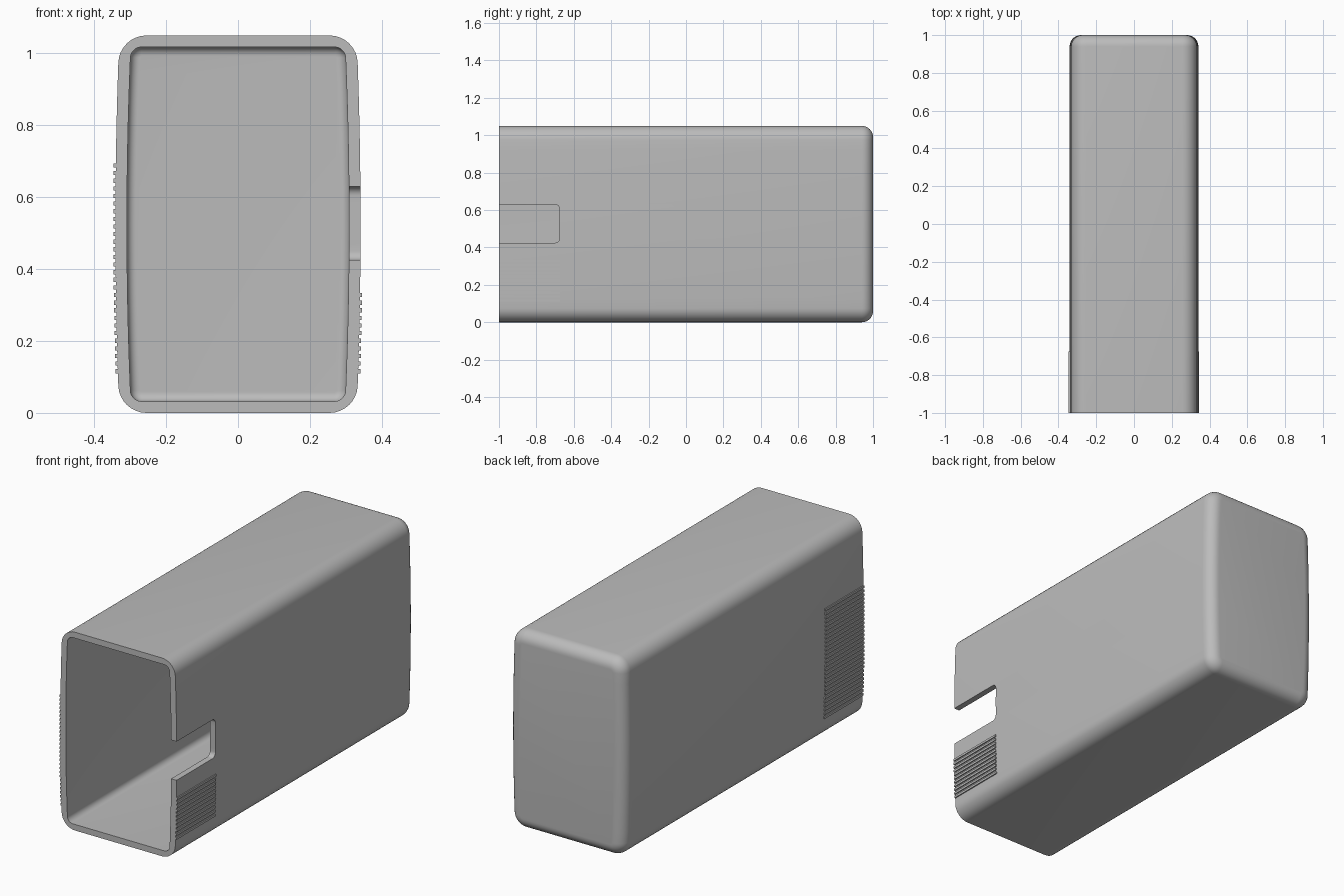
import bpy, bmesh, math
from mathutils import Vector

cube = bpy.data.objects.get("Cube")
if cube:
    bpy.data.objects.remove(cube, do_unlink=True)

MID_Z = 0.525      # centre height
HALF_W, HALF_H = 0.33, 0.525
BULGE = 0.011      # how far the long sides bow outward
WALL = 0.032
NOTCH_END = -0.675

grey = bpy.data.materials.new("plain grey")
grey.use_nodes = True
colour = (0.5, 0.5, 0.5, 1)
grey.diffuse_color = colour
grey.node_tree.nodes["Principled BSDF"].inputs["Base Color"].default_value = colour


def side_x(z):
    """Half width of the bowed outer wall at height z."""
    return HALF_W + BULGE * (1 - ((z - MID_Z) / HALF_H) ** 2)


def section(y, inset, radius):
    """Rounded rectangle with bowed long sides, at depth y."""
    w, h = HALF_W - inset, HALF_H - inset
    pts = []
    for sx, sz, start in ((1, 1, 0), (-1, 1, 90), (-1, -1, 180), (1, -1, 270)):
        for i in range(9):
            a = math.radians(start + i * 90 / 8)
            pts.append((sx * (w - radius) + radius * math.cos(a),
                        sz * (h - radius) + radius * math.sin(a)))
        # points along each long side, so that it can bow
        if start in (90, 270):
            for i in range(1, 16):
                pts.append((sx * w, sz * (h - radius) * (1 - i / 8)))
    return [Vector((x + math.copysign(BULGE, x) * min(1, abs(x) / (w - radius)) * (1 - (z / h) ** 2),
                    y, z + MID_Z)) for x, z in pts]


def rounded_end(back, inset, corner, edge):
    """Sections that round off the closed end."""
    rings = []
    for i in range(9):
        a = math.radians(i * 90 / 8)
        cut = edge * (1 - math.cos(a))
        rings.append(section(back - edge + edge * math.sin(a), inset + cut, corner - cut))
    return rings


def make_object(name, bm):
    bmesh.ops.recalc_face_normals(bm, faces=bm.faces)
    mesh = bpy.data.meshes.new(name)
    bm.to_mesh(mesh)
    bm.free()
    mesh.materials.append(grey)
    ob = bpy.data.objects.new(name, mesh)
    bpy.context.collection.objects.link(ob)
    return ob


def box(bm, low, high):
    verts = bmesh.ops.create_cube(bm, size=1)["verts"]
    for v in verts:
        v.co = Vector([lo + (c + 0.5) * (hi - lo) for lo, hi, c in zip(low, high, v.co)])
    return verts


# Hollow sleeve: inner floor, inner wall, front rim, outer wall, closed back
inner = rounded_end(1 - WALL, WALL, 0.03, 0.025)
outer = rounded_end(1, 0, 0.075, 0.06)
rings = inner[::-1] + [section(-1, WALL, 0.03), section(-1, 0, 0.075)] + outer
bm = bmesh.new()
loops = [[bm.verts.new(p) for p in ring] for ring in rings]
for a, b in zip(loops, loops[1:]):
    for i in range(len(a)):
        j = (i + 1) % len(a)
        bm.faces.new((a[i], a[j], b[j], b[i]))
bm.faces.new(loops[0])
bm.faces.new(loops[-1])
sleeve = make_object("sleeve", bm)

# Notch with rounded inner corners, cut through the left wall
bm = bmesh.new()
box(bm, (0.2, -1.1, 0.425), (0.45, NOTCH_END, 0.63))
corners = [e for e in bm.edges if all(abs(v.co.y - NOTCH_END) < 1e-4 for v in e.verts)
           and abs(e.verts[0].co.x - e.verts[1].co.x) > 0.1]
bmesh.ops.bevel(bm, geom=corners, offset=0.025, segments=6, profile=0.5, affect='EDGES')
cutter = make_object("notch_cutter", bm)
cutter.hide_render = True

cut = sleeve.modifiers.new("notch", 'BOOLEAN')
cut.operation = 'DIFFERENCE'
cut.solver = 'EXACT'
cut.object = cutter
bpy.ops.object.select_all(action='DESELECT')
bpy.context.view_layer.objects.active = sleeve
sleeve.select_set(True)
bpy.ops.object.modifier_apply(modifier=cut.name)
bpy.data.objects.remove(cutter, do_unlink=True)
bpy.ops.object.shade_smooth_by_angle(angle=math.radians(35))


# Grip ribs that follow the bowed walls
def grip(name, side, bottom, top, pitch=0.0212):
    bm = bmesh.new()
    for i in range(round((top - bottom) / pitch)):
        z = bottom + i * pitch
        x = side_x(z + pitch / 4)
        xs = sorted((side * (x - 0.006), side * (x + 0.006)))
        box(bm, (xs[0], -1, z), (xs[1], NOTCH_END, z + pitch * 0.55))
    return make_object(name, bm)


grip("right_grip_ribs", -1, 0.11, 0.705)
grip("left_grip_ribs", 1, 0.11, 0.343)
